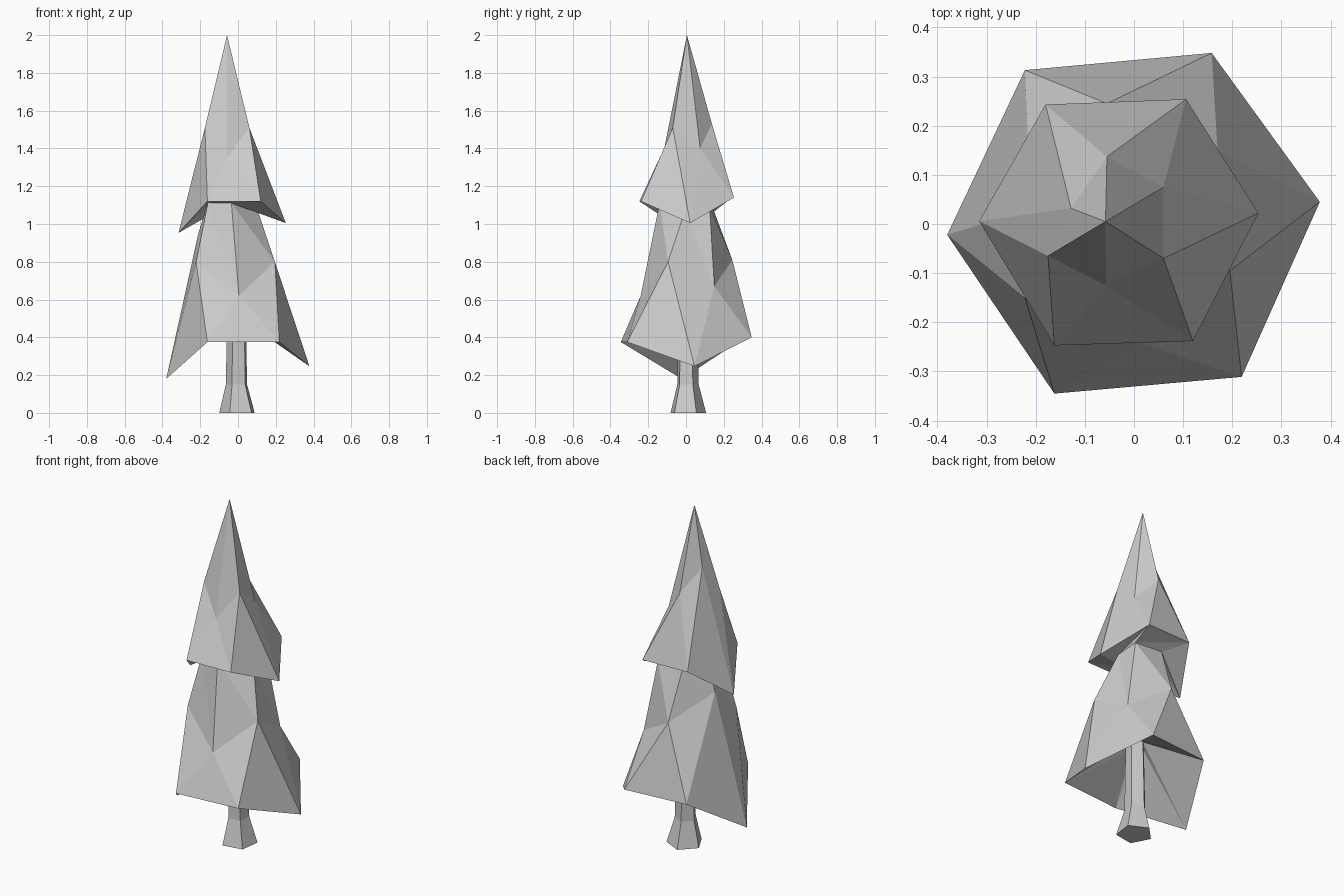
import bpy, bmesh
from math import sin, cos, pi, radians

if "Cube" in bpy.data.objects:
    bpy.data.objects.remove(bpy.data.objects["Cube"])


def loft(name, rings, tip=None):
    """Skin a stack of equal-sized rings, closing the ends with a cap or a tip."""
    bm = bmesh.new()
    loops = [[bm.verts.new(p) for p in ring] for ring in rings]
    n = len(loops[0])
    for a, b in zip(loops, loops[1:]):
        for i in range(n):
            j = (i + 1) % n
            # split each twisted panel along its convex diagonal
            bm.faces.new((a[i], a[j], b[i]))
            bm.faces.new((a[j], b[j], b[i]))
    bm.faces.new(loops[0])
    if tip:
        t = bm.verts.new(tip)
        for i in range(n):
            bm.faces.new((loops[-1][i], loops[-1][(i + 1) % n], t))
    else:
        bm.faces.new(loops[-1])
    bmesh.ops.recalc_face_normals(bm, faces=bm.faces)
    me = bpy.data.meshes.new(name)
    bm.to_mesh(me)
    bm.free()
    ob = bpy.data.objects.new(name, me)
    bpy.context.collection.objects.link(ob)
    return ob


def regular(n, r, z, cx=0, cy=0, start=pi / 2):
    return [(cx + r * cos(start - 2 * pi * i / n), cy + r * sin(start - 2 * pi * i / n), z)
            for i in range(n)]


# Foliage: irregular twisted hexagon rings, clockwise from the back
lower_rim = [(-.222, .313, .40), (.158, .348, .40), (.378, .045, .247),
             (.219, -.311, .375), (-.162, -.345, .375), (-.38, -.022, .18)]
lower_waist = [(-.055, .245, .81), (.17, .15, .67), (.195, -.095, .80),
               (.005, -.24, .62), (-.222, -.15, .80), (-.21, .03, .95)]
neck = [(.095, .125, 1.09), (.105, -.005, 1.07), (-.035, -.14, 1.11),
        (-.16, -.10, 1.11), (-.17, .03, 1.08), (-.075, .14, 1.09)]
upper_rim = [(-.18, .243, 1.14), (.106, .254, 1.14), (.253, .022, 1.005),
             (.12, -.238, 1.12), (-.162, -.247, 1.12), (-.315, .006, .953)]
upper_waist = [(-.055, .137, 1.53), (.06, .075, 1.40), (.06, -.07, 1.51),
               (-.057, -.125, 1.35), (-.175, -.065, 1.51), (-.128, .032, 1.66)]

# Lower tier with its hollow underside running up to the trunk
loft("lower_foliage", [regular(6, .05, .56, start=2 * pi / 3),
                       lower_rim, lower_waist, neck])

# Upper tier; the underside is drawn in to the neck, matched by direction
upper_inner = neck[-1:] + neck[:-1]
loft("upper_foliage", [upper_inner, upper_rim, upper_waist], tip=(-.058, .005, 2))

# Flared five-sided trunk
turn = radians(100)
loft("trunk", [regular(5, .1, 0, 0, .008, turn), regular(5, .06, .15, -.005, .008, turn),
               regular(5, .052, .57, -.005, .006, turn)])
